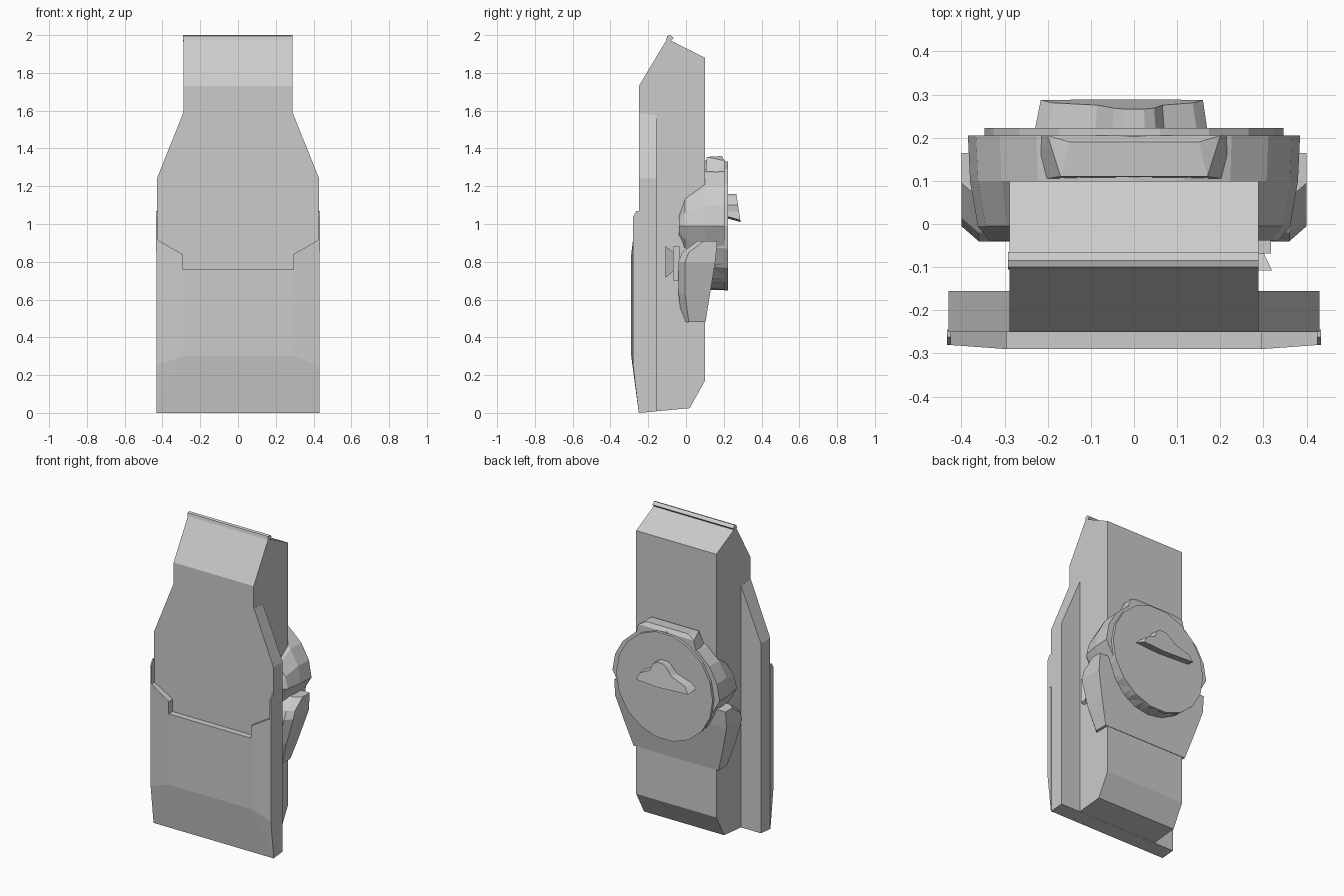
import bpy, bmesh, math

if "Cube" in bpy.data.objects:
    bpy.data.objects.remove(bpy.data.objects["Cube"])


def finish(name, bm):
    bmesh.ops.recalc_face_normals(bm, faces=bm.faces)
    me = bpy.data.meshes.new(name)
    bm.to_mesh(me)
    bm.free()
    ob = bpy.data.objects.new(name, me)
    bpy.context.collection.objects.link(ob)
    return ob


def hull(name, pts):
    """Flat-faced convex solid around a few points."""
    bm = bmesh.new()
    for p in pts:
        bm.verts.new(p)
    r = bmesh.ops.convex_hull(bm, input=bm.verts)
    dead = [v for v in set(r["geom_interior"]) | set(r["geom_unused"])
            if isinstance(v, bmesh.types.BMVert)]
    bmesh.ops.delete(bm, geom=dead, context='VERTS')
    bmesh.ops.dissolve_limit(bm, angle_limit=0.01, verts=bm.verts, edges=bm.edges)
    return finish(name, bm)


def loft(name, rings):
    """Join equal-length rings of points and cap both ends."""
    bm = bmesh.new()
    rs = [[bm.verts.new(p) for p in r] for r in rings]
    n = len(rs[0])
    for a, b in zip(rs, rs[1:]):
        for i in range(n):
            bm.faces.new((a[i], a[(i + 1) % n], b[(i + 1) % n], b[i]))
    bm.faces.new(rs[0])
    bm.faces.new(rs[-1])
    return finish(name, bm)


def circle_y(y, r, z=0.99, n=18, x=0):
    return [(x + r * math.cos(2 * math.pi * i / n), y,
             z + r * math.sin(2 * math.pi * i / n)) for i in range(n)]


# Central body from its side profile
side = [(-.25, 0), (-.25, 1.73), (-.10, 1.98), (.10, 1.88), (.10, .17), (.02, .025)]
loft("body", [[(x, y, z) for y, z in side] for x in (-.288, .288)])

# Small lip along the top ridge
lip = [(-.105, 1.975), (-.10, 1.995), (-.085, 2.0), (-.065, 1.985), (-.085, 1.965)]
loft("top_lip", [[(x, y, z) for y, z in lip] for x in (-.292, .288)])

# Wide front panel with tapered shoulders
half = [(.43, 0), (.43, 1.24), (.289, 1.59)]
outline = half + [(-x, z) for x, z in reversed(half)]
loft("wide_panel", [[(x, -.25, z) for x, z in outline],
                    [(x, -.155, z + (.008 if z == 0 else -.015 if z > 1.5 else 0))
                     for x, z in outline]])

# Stepped lower front plate
hull("lower_plate_centre", [(s * .295, y, z) for s in (-1, 1) for y, z in
     ((-.25, 0), (-.29, .30), (-.29, .76), (-.248, .76), (-.248, 0))])
for s, tag in ((-1, "left"), (1, "right")):
    hull("lower_plate_" + tag, [
        (s * .295, -.25, 0), (s * .432, -.25, 0), (s * .295, -.248, 0), (s * .432, -.248, 0),
        (s * .295, -.29, .30), (s * .432, -.28, .25),
        (s * .295, -.29, .84), (s * .432, -.28, .92),
        (s * .295, -.248, .84), (s * .432, -.248, .92)])
    hull("plate_tab_" + tag, [(s * x, y, z) for x in (.424, .433) for y, z in
         ((-.28, .85), (-.28, 1.04), (-.262, 1.07), (-.245, 1.07), (-.245, .85))])

# Wedge support behind the disc, wrapping the body
sections = [(.48, .305, -.02, .103), (.63, .352, -.04, .127), (.80, .40, -.04, .155),
            (.85, .40, -.02, .16), (.91, .40, .06, .165)]
loft("rear_wedge", [[(-w, a + .035, z), (-w + .04, a, z), (w - .04, a, z),
                     (w, a + .035, z), (w, b, z), (-w, b, z)]
                    for z, w, a, b in sections])


# Faceted dome, pulled in to the disc radius below the cheeks
def dome_ring(y, rx, rz, n=20):
    ring = []
    for i in range(n):
        c, s = math.cos(2 * math.pi * i / n), math.sin(2 * math.pi * i / n)
        x = rx if s > -.2 else min(rx, .34)
        ring.append((x * c, y, .99 + min(rz, .34) * s if s < 0 else .99 + rz * s))
    return ring


loft("rear_dome", [dome_ring(-.038, .335, .10), dome_ring(-.005, .362, .235),
                   dome_ring(.10, .38, .345), dome_ring(.205, .385, .35)])

# Rim cap over the top of the dome
hull("dome_top_cap", [(x * k, y, z) for x in (-1, 1) for k, y, z in
     ((.235, .10, 1.20), (.17, .11, 1.355), (.15, .19, 1.36),
      (.20, .205, 1.335), (.235, .205, 1.20))])

# Rear disc
loft("rear_drum", [circle_y(.09, .335), circle_y(.205, .343)])
loft("rear_disc", [circle_y(.203, .347), circle_y(.222, .347)])

# Flared handle on the disc
bell = [(-.23, 1.02), (-.20, 1.065), (-.09, 1.10), (-.05, 1.145), (-.025, 1.16),
        (.025, 1.16), (.05, 1.145), (.07, 1.10), (.145, 1.065), (.17, 1.02), (0, 1.01)]
loft("disc_handle", [[(x, .218, z + (.02 if z < 1.03 else 0)) for x, z in bell],
                     [(x * .94, .289 - (z - 1.01) * .15, z) for x, z in bell]])

# Small flared knob on the right flank
hull("knob_base", [(x, y, z) for x in (.28, .318) for y in (-.068, -.035)
                   for z in (.70, .88)])
loft("knob_flare", [[(.28, y, .8 - h), (w, y, .8 - h), (w, y, .8 + h), (.28, y, .8 + h)]
                    for y, w, h in ((-.108, .32, .083), (-.066, .30, .05))])
